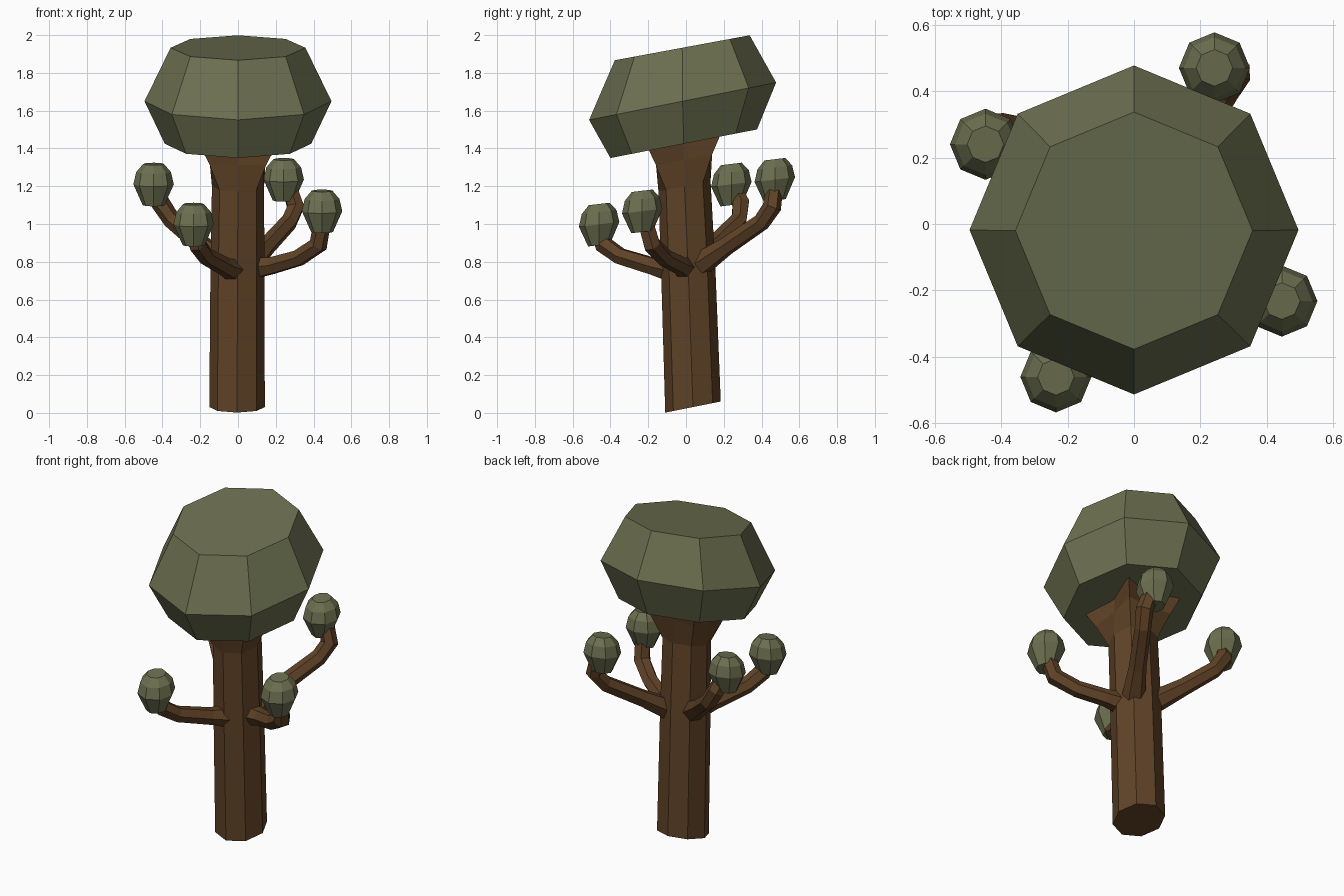
import bpy, bmesh
from math import sin, cos, pi
from mathutils import Vector

if "Cube" in bpy.data.objects:
    bpy.data.objects.remove(bpy.data.objects["Cube"])


def material(name, color):
    m = bpy.data.materials.new(name)
    m.diffuse_color = (*color, 1)
    m.use_nodes = True
    m.node_tree.nodes["Principled BSDF"].inputs["Base Color"].default_value = m.diffuse_color
    return m


BARK = material("bark", (0.115, 0.055, 0.02))
LEAF = material("leaf", (0.15, 0.16, 0.08))


def loft(name, rings, mat):
    """Skin a list of equal-length point rings and cap both ends."""
    bm = bmesh.new()
    loops = [[bm.verts.new(p) for p in ring] for ring in rings]
    n = len(loops[0])
    for a, b in zip(loops, loops[1:]):
        for i in range(n):
            j = (i + 1) % n
            bm.faces.new((a[i], a[j], b[j], b[i]))
    bm.faces.new(loops[0][::-1])
    bm.faces.new(loops[-1])
    bmesh.ops.recalc_face_normals(bm, faces=bm.faces)
    mesh = bpy.data.meshes.new(name)
    bm.to_mesh(mesh)
    bm.free()
    mesh.materials.append(mat)
    obj = bpy.data.objects.new(name, mesh)
    bpy.context.collection.objects.link(obj)
    return obj


def tilted_ring(center, r_axis, slope, r_diag=None):
    """Octagon whose height rises towards the back."""
    x, y, z = center
    pts = []
    for k in range(8):
        r = r_diag if (r_diag and k % 2) else r_axis
        a = k * pi / 4
        pts.append((x + r * cos(a), y + r * sin(a), z + slope * r * sin(a)))
    return pts


def tube(name, path, radii, sides=6):
    pts = [Vector(p) for p in path]
    rings = []
    for i, p in enumerate(pts):
        t = (pts[min(i + 1, len(pts) - 1)] - pts[max(i - 1, 0)]).normalized()
        # A fixed sideways reference keeps the rings untwisted
        out = Vector((pts[-1].x, pts[-1].y, 0)).normalized()
        u = Vector((-out.y, out.x, 0))
        u = (u - t * u.dot(t)).normalized()
        v = t.cross(u)
        rings.append([p + radii[i] * (u * cos(2 * pi * k / sides) + v * sin(2 * pi * k / sides))
                      for k in range(sides)])
    return loft(name, rings, BARK)


# Trunk, flaring into four diagonal buttresses under the crown
loft("trunk", [
    tilted_ring((-0.005, 0.037, 0.031), 0.147, 0.2),
    tilted_ring((-0.003, 0.012, 0.75), 0.143, 0.2),
    tilted_ring((0, -0.008, 1.20), 0.138, 0.2),
    tilted_ring((0, -0.01, 1.34), 0.135, 0.2, 0.21),
    tilted_ring((0, -0.008, 1.45), 0.135, 0.2, 0.28),
], BARK)

# Large crown
loft("crown", [
    tilted_ring((0, -0.012, 1.425), 0.388, 0.195),
    tilted_ring((0, -0.018, 1.65), 0.495, 0.2),
    tilted_ring((0, -0.02, 1.933), 0.357, 0.185),
], LEAF)

# Side branches with small leaf clusters: path, cluster centre
branches = {
    "back_right": ([(0.05, 0.05, 0.77), (0.15, 0.21, 0.88), (0.27, 0.40, 1.01),
                    (0.305, 0.455, 1.09), (0.27, 0.47, 1.20)], (0.242, 0.47, 1.235)),
    "back_left": ([(-0.05, 0.03, 0.78), (-0.22, 0.17, 0.91), (-0.35, 0.28, 1.02),
                   (-0.41, 0.29, 1.11), (-0.44, 0.25, 1.19)], (-0.447, 0.24, 1.21)),
    "front_right": ([(0.05, 0.0, 0.765), (0.18, -0.03, 0.78), (0.32, -0.11, 0.82),
                     (0.425, -0.18, 0.89), (0.45, -0.22, 1.03)], (0.445, -0.232, 1.068)),
    "front_left": ([(0.0, -0.04, 0.745), (-0.07, -0.17, 0.775), (-0.17, -0.35, 0.83),
                    (-0.215, -0.435, 0.89), (-0.23, -0.46, 0.97)], (-0.235, -0.46, 0.998)),
}
for name, (path, (x, y, z)) in branches.items():
    tube(name + "_branch", path, [0.07, 0.05, 0.047, 0.05, 0.045])
    loft(name + "_leaf_cluster", [
        tilted_ring((x, y, z + dz), r, 0.12)
        for dz, r in ((-0.11, 0.058), (0.0, 0.107), (0.065, 0.092), (0.108, 0.055))
    ], LEAF)
